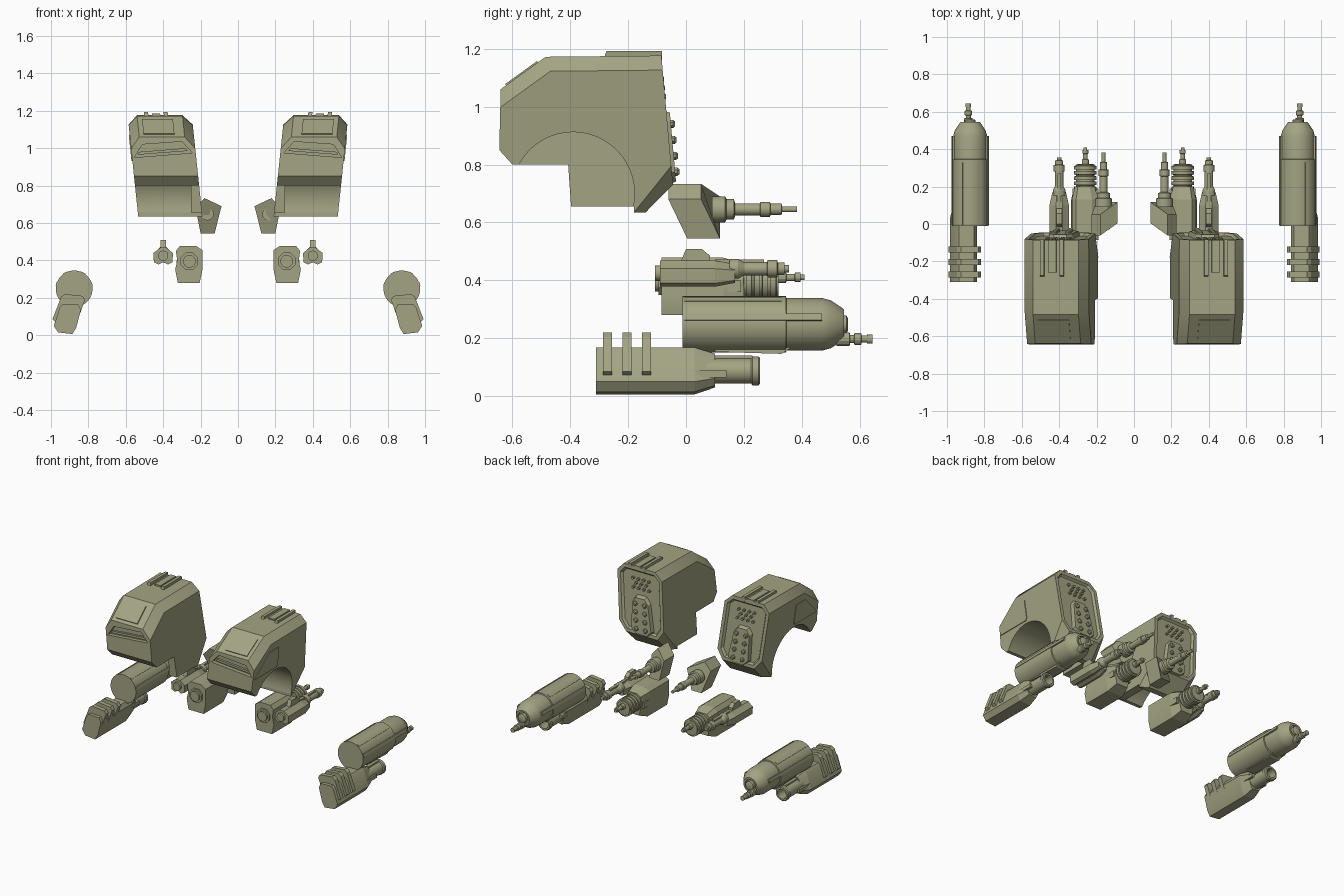
import bpy, bmesh, math
from mathutils import Vector

cube = bpy.data.objects.get("Cube")
if cube:
    bpy.data.objects.remove(cube)

olive = bpy.data.materials.new("olive drab")
olive.use_nodes = True
olive.diffuse_color = (0.37, 0.37, 0.23, 1)
olive.node_tree.nodes["Principled BSDF"].inputs["Base Color"].default_value = olive.diffuse_color
parts = []


def add(name, bm, part=True):
    """Turn a bmesh into an object in the olive colour."""
    bmesh.ops.recalc_face_normals(bm, faces=bm.faces[:])
    mesh = bpy.data.meshes.new(name)
    bm.to_mesh(mesh)
    bm.free()
    mesh.materials.append(olive)
    ob = bpy.data.objects.new(name, mesh)
    bpy.context.collection.objects.link(ob)
    if part:
        parts.append(ob)
    return ob


def loft(rings):
    """Skin a list of equally long rings and cap both ends."""
    bm = bmesh.new()
    rows = [[bm.verts.new(p) for p in ring] for ring in rings]
    n = len(rows[0])
    for a, b in zip(rows, rows[1:]):
        for i in range(n):
            j = (i + 1) % n
            bm.faces.new((a[i], a[j], b[j], b[i]))
    bm.faces.new(rows[0])
    bm.faces.new(rows[-1])
    return bm


def along_x(outline, start, end):
    """Extrude a (y, z) outline sideways."""
    return loft([[(x, y, z) for y, z in outline] for x in (start, end)])


def along_y(outline, start, end, taper=1.0):
    """Extrude an (x, z) outline backwards, scaling the far end."""
    cx = sum(p[0] for p in outline) / len(outline)
    cz = sum(p[1] for p in outline) / len(outline)
    far = [(cx + (x - cx) * taper, end, cz + (z - cz) * taper) for x, z in outline]
    return loft([[(x, start, z) for x, z in outline], far])


def lathe(x, z, profile, sides=24):
    """Spin a (y, radius) profile round an axis that runs along y."""
    turn = [math.tau * (i + 0.5) / sides for i in range(sides)]
    return loft([[(x + r * math.cos(t), y, z + r * math.sin(t)) for t in turn] for y, r in profile])


def block(x, y, z):
    return along_x([(y[0], z[0]), (y[1], z[0]), (y[1], z[1]), (y[0], z[1])], *x)


def lean(bm):
    """Tip pod parts outwards towards the top."""
    for v in bm.verts:
        v.co.x += 0.105 * (v.co.z - 0.65)
    return bm


def cut(ob, bm):
    cutter = add("cutter", bm, part=False)
    cutter.hide_render = True
    mod = ob.modifiers.new("cut", "BOOLEAN")
    mod.operation, mod.object = "DIFFERENCE", cutter
    bpy.context.view_layer.objects.active = ob
    bpy.ops.object.modifier_apply(modifier=mod.name)
    bpy.data.objects.remove(cutter)


# Shoulder pod: side profile with chamfered top and tail edges
profile = [(-.64, 1.06), (-.485, 1.172), (-.085, 1.176), (-.045, .73), (-.14, .634), (-.18, .634),
           (-.18, .655), (-.397, .655), (-.407, .8), (-.6, .8), (-.645, .85)]
inner, outer = 0.192, 0.535
bm = along_x(profile, inner, outer)
bmesh.ops.recalc_face_normals(bm, faces=bm.faces[:])


def side_edge(first, second):
    ends = [Vector((0, *profile[i])) for i in (first, second)]
    return [e for e in bm.edges if abs(e.verts[0].co.x - e.verts[1].co.x) < 1e-4
            and all(min((v.co * Vector((0, 1, 1)) - p).length for v in e.verts) < 1e-4 for p in ends)]


chamfers = side_edge(0, 1) + side_edge(1, 2) + side_edge(3, 4)
bmesh.ops.bevel(bm, geom=chamfers, offset=0.05, segments=1, profile=0.5, affect="EDGES")
# Rear bay sunk into the back face
bm.normal_update()
back = max(bm.faces, key=lambda f: f.normal.y * f.calc_area())
bmesh.ops.inset_region(bm, faces=[back], thickness=0.025)
bmesh.ops.inset_region(bm, faces=[back], thickness=0.012, depth=-0.015)
pod = add("shoulder_pod", lean(bm))

# Wheel-arch hollow, open on the outer side, and the slot under the hood
arch = [(-.39 + .212 * math.cos(t), .70 + .212 * math.sin(t))
        for t in [math.tau * i / 48 for i in range(48)]]
cut(pod, along_x(arch, inner + 0.06, 0.8))
cut(pod, along_y([(.245, .975), (.30, 1.035), (.51, 1.02), (.555, .95)], -.7, -.615))
add("hood_lamp_bar", along_y([(.27, .985), (.28, 1.0), (.53, .98), (.535, .965)], -.63, -.6))

# Pod panels and roof rails
add("side_panel", lean(along_x([(-.63, .93), (-.486, 1.07), (-.383, 1.07), (-.376, .948), (-.386, .93)],
                               outer - 0.01, outer + 0.005)))
add("hood_panel", lean(along_x([(-.62, 1.07), (-.624, 1.078), (-.515, 1.157), (-.51, 1.15)], .295, .46)))
for i, x in enumerate((0.33, 0.435)):
    add(f"roof_rail_{i}", lean(along_x([(-.285, 1.16), (-.275, 1.192), (-.083, 1.192), (-.083, 1.16)],
                                       x - 0.011, x + 0.011)))
add("roof_rail_bed", lean(block((.36, .405), (-.26, -.085), (1.16, 1.184))))


# Rear bay fittings
def back_y(z):
    return -0.1 + (1.17 - z) * 0.09


bm = along_y([(.27, .76), (.31, .72), (.41, .72), (.45, .76), (.43, .96), (.40, 1.0), (.32, 1.0), (.29, .96)],
             -.03, .027, 0.85)
for v in bm.verts:
    v.co.y += back_y(v.co.z)
add("rear_plate", lean(bm))
for row in range(4):
    for side in (-1, 1):
        z = 0.775 + row * 0.055
        y = back_y(z) + 0.02
        add("plate_stud", lean(lathe(.36 + side * 0.035, z, [(y, .015), (y + .015, .015), (y + .022, .009)], 8)))
for row in range(3):
    for i in range(4 - row % 2):
        x, z = 0.30 + 0.04 * i + 0.02 * (row % 2), 1.035 + row * 0.03
        y = back_y(z)
        add("bay_stud", lean(lathe(x, z, [(y - .01, .009), (y + .018, .009)], 8)))

# Inner bracket, slanted front to back, with its slim gun
section = [(.088, .69, 0), (.18, .733, 1), (.227, .68, 1), (.2, .545, 0), (.125, .545, 0)]
add("gun_bracket", loft([[(x, y - 0.065 * outboard, z) for x, z, outboard in section] for y in (.004, .117)]))
add("bracket_boss", lathe(.163, .647, [(-.03, .033), (.05, .033)]))
add("slim_gun", lathe(.163, .645, [(.09, .045), (.135, .045), (.14, .036), (.165, .036), (.17, .021), (.255, .021),
                                   (.257, .026), (.29, .026), (.292, .02), (.33, .02), (.332, .01), (.383, .01)]))

# Middle gun: housing, ribbed barrel jacket and muzzle
housing = [(.19, .455), (.225, .478), (.31, .478), (.332, .45), (.325, .4), (.336, .35), (.322, .28),
           (.205, .28), (.19, .35)]
add("middle_gun_housing", along_y(housing, -.085, .13))
add("middle_gun_shoulder", along_y(housing, .13, .2, 0.75))
add("middle_gun_breech", lathe(.26, .395, [(-.107, .034), (-.08, .034)]))
add("middle_gun_collar", lathe(.26, .395, [(-.095, .05), (-.07, .05)], 8))
ribs = []
for i in range(5):
    y = 0.18 + i * 0.028
    ribs += [(y, .06), (y + .019, .06), (y + .02, .05), (y + .027, .05)]
add("middle_gun_jacket", lathe(.26, .395, ribs + [(.32, .035)]))
add("middle_gun_muzzle", lathe(.26, .41, [(.31, .02), (.345, .02), (.347, .013), (.375, .013), (.377, .017),
                                          (.395, .017), (.396, .01), (.41, .01)], 12))
for i, x in enumerate((.2, .32)):
    add(f"middle_gun_side_rail_{i}", block((x - .01, x + .01), (-.05, .19), (.36, .4)))

# Outer gun: lobed body, sight block and stepped barrel
body = [(.383, .468), (.417, .468), (.432, .455), (.452, .44), (.45, .39), (.425, .378), (.4, .39),
        (.375, .378), (.35, .39), (.348, .44), (.368, .455)]
add("outer_gun_body", along_y(body, -.09, .1))
add("outer_gun_neck", along_y(body, .1, .17, 0.7))
add("outer_gun_breech", lathe(.4, .425, [(-.107, .027), (-.08, .027)]))
add("outer_gun_sight", along_x([(-.02, .46), (0, .508), (.055, .508), (.083, .485), (.083, .46)], .385, .415))
add("outer_gun_barrel", lathe(.4, .44, [(.15, .035), (.18, .035), (.2, .024), (.28, .024), (.282, .03), (.315, .03),
                                        (.317, .022), (.34, .022), (.341, .013), (.355, .013)], 16))
add("outer_gun_barrel_rail", block((.39, .41), (.1, .27), (.45, .472)))

# Forearm cannon: wide sleeve, narrower core, rounded nose and nozzle
cannon_x, cannon_z = 0.876, 0.248
add("cannon", lathe(cannon_x, cannon_z, [(-.012, .098), (.345, .098), (.347, .091), (.47, .091), (.5, .083),
                                         (.535, .06), (.545, .052), (.545, .04), (.53, .04)], 40))
add("cannon_nose_ring", lathe(cannon_x, cannon_z, [(.5, .03), (.555, .03), (.56, .02)]))
add("cannon_nozzle", lathe(.886, .197, [(.52, .024), (.565, .024), (.567, .014), (.58, .014), (.582, .021), (.605, .021),
                                        (.607, .012), (.625, .012), (.626, .016), (.645, .016)], 12))
for i, degrees in enumerate((15, 165, 60, 120)):
    t = math.radians(degrees)
    out = Vector((math.cos(t), math.sin(t))) * 0.097
    tangent = Vector((-out.y, out.x)) * 0.12
    centre = Vector((cannon_x, cannon_z))
    strip = [centre + out * k + tangent * s for k, s in ((.9, -1), (1.03, -1), (1.03, 1), (.9, 1))]
    add(f"cannon_strip_{i}", along_y([tuple(p) for p in strip], -.005, .47 if i < 2 else .33))
add("cannon_keel", along_x([(.1, .2), (.1, .153), (.33, .146), (.36, .165), (.36, .2)], .845, .92))

# Lower forearm launcher: tilted box, three clips, neck and hollow tube
box = [(.84, .135), (.855, .165), (.935, .168), (.952, .15), (.985, .05), (.962, .015), (.885, .006), (.865, .04)]
add("launcher_box", along_y(box, -.31, .03))
add("launcher_neck", along_y(box, .03, .1, 0.72))
add("launcher_tube", lathe(.917, .087, [(.06, .044), (.225, .044), (.23, .05), (.25, .05), (.256, .045),
                                        (.256, .033), (.18, .033)]))
for i in range(3):
    y = -0.286 + i * 0.067
    add(f"launcher_clip_{i}", along_y([(.818, .19), (.832, .21), (.925, .22), (.946, .205), (.992, .085),
                                       (.975, .07), (.86, .07)], y, y + .031))
for i, (x, z) in enumerate(((.868, .105), (.962, .08), (.917, .132))):
    add(f"launcher_tube_rail_{i}", block((x - .011, x + .011), (.02, .14 if i < 2 else .23), (z - .015, z + .008)))

# Shade every part and mirror it to the other side
for ob in parts:
    bpy.ops.object.select_all(action="DESELECT")
    ob.select_set(True)
    bpy.context.view_layer.objects.active = ob
    bpy.ops.object.shade_smooth_by_angle(angle=math.radians(28))
    mirror = ob.modifiers.new("other side", "MIRROR")
    mirror.use_mirror_merge = False
